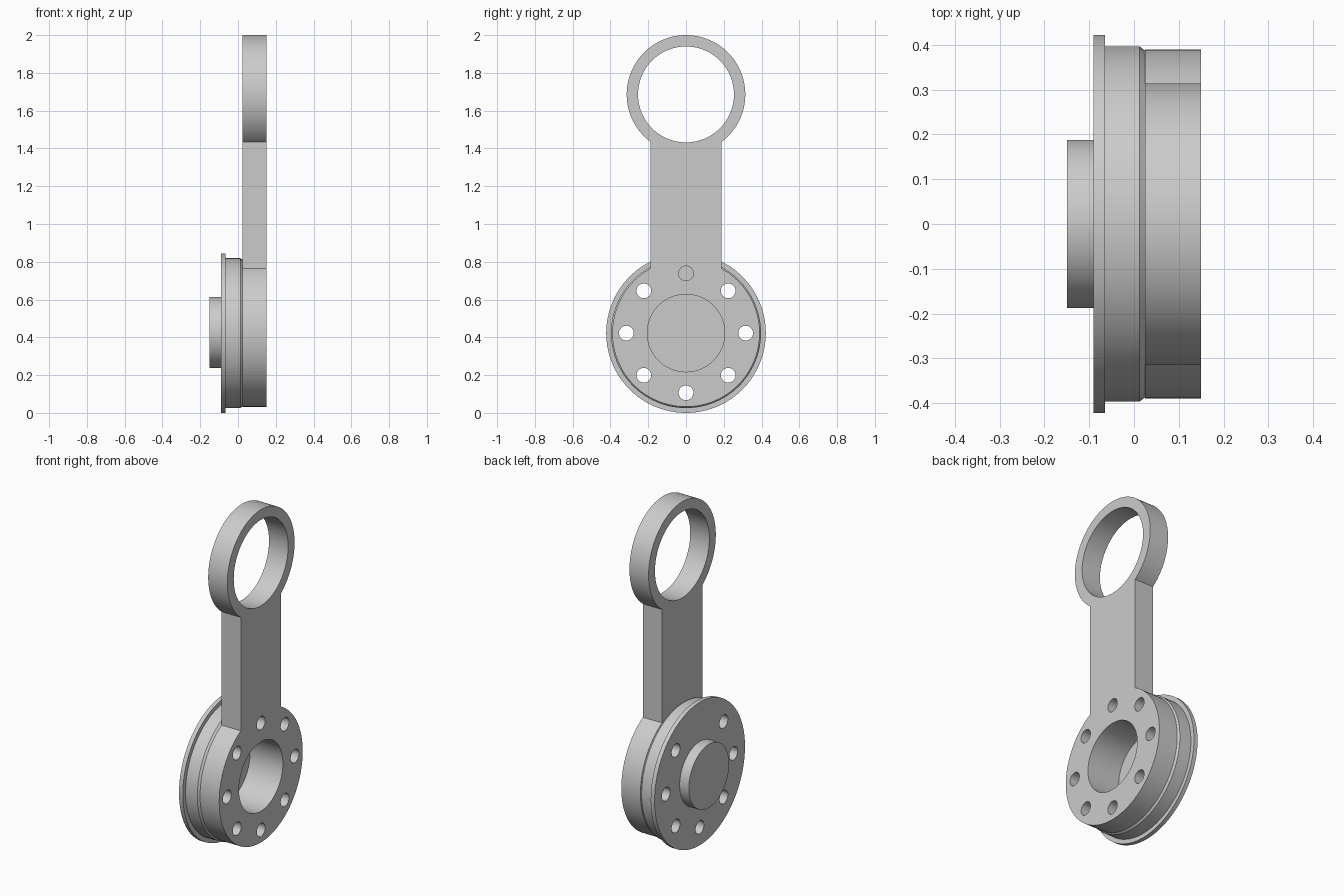
import bpy
import bmesh
from math import sin, cos, asin, pi

old = bpy.data.objects.get("Cube")
if old:
    bpy.data.objects.remove(old, do_unlink=True)

HUB_Z, RING_Z = 0.4225, 1.686
HUB_R, RING_R, RING_BORE = 0.39, 0.314, 0.254
BORE_R, BOLT_R, BOLT_CIRCLE = 0.205, 0.039, 0.316
ARM_HALF = 0.188
FLANGE_X, BODY_X, PLATE_X, END_X = -0.09, -0.065, 0.025, 0.15

steel = bpy.data.materials.new("plain_grey")
steel.use_nodes = True
GREY = (0.6, 0.6, 0.6, 1)
steel.diffuse_color = GREY
steel.node_tree.nodes["Principled BSDF"].inputs["Base Color"].default_value = GREY


def arc(z, r, start, end, n=96):
    """Points (y, z) on an arc, angles measured from straight up."""
    steps = [start + (end - start) * i / n for i in range(n + 1)]
    return [(r * sin(a), z + r * cos(a)) for a in steps]


def circle(z, r, n=96, y=0):
    return [(y + p, q) for p, q in arc(z, r, 0, 2 * pi, n)[:-1]]


def loft(name, sections):
    """Solid through (x, outline) sections stacked along x."""
    bm = bmesh.new()
    loops = [[bm.verts.new((x, y, z)) for y, z in pts] for x, pts in sections]
    bm.faces.new(loops[0])
    bm.faces.new(loops[-1])
    for a, b in zip(loops, loops[1:]):
        for i in range(len(a)):
            j = (i + 1) % len(a)
            bm.faces.new((a[i], a[j], b[j], b[i]))
    bmesh.ops.recalc_face_normals(bm, faces=bm.faces)
    mesh = bpy.data.meshes.new(name)
    bm.to_mesh(mesh)
    bm.free()
    mesh.materials.append(steel)
    obj = bpy.data.objects.new(name, mesh)
    bpy.context.collection.objects.link(obj)
    return obj


def drill(obj, outlines):
    """Cut holes right through along x."""
    for pts in outlines:
        cutter = loft("cutter", [(-0.5, pts), (0.5, pts)])
        cutter.hide_render = True
        mod = obj.modifiers.new("hole", 'BOOLEAN')
        mod.operation, mod.solver, mod.object = 'DIFFERENCE', 'EXACT', cutter
        bpy.context.view_layer.objects.active = obj
        bpy.ops.object.modifier_apply(modifier=mod.name)
        bpy.data.objects.remove(cutter, do_unlink=True)


# Eight bolt holes, the first one at the top
bolts = [circle(HUB_Z + BOLT_CIRCLE * cos(k * pi / 4), BOLT_R, 32,
                BOLT_CIRCLE * sin(k * pi / 4)) for k in range(8)]

# Lever plate: hub disc, straight arm and end ring in one outline
hub_a = asin(ARM_HALF / HUB_R)
ring_a = pi - asin(ARM_HALF / RING_R)
outline = (arc(HUB_Z, HUB_R, hub_a, 2 * pi - hub_a)
           + arc(RING_Z, RING_R, -ring_a, ring_a))
lever = loft("lever_plate", [(PLATE_X, outline), (END_X, outline)])
drill(lever, bolts + [circle(HUB_Z, BORE_R), circle(RING_Z, RING_BORE)])

# Hub body with a small chamfer against the lever
body = loft("hub_body", [(BODY_X, circle(HUB_Z, 0.397)),
                         (0.012, circle(HUB_Z, 0.397)),
                         (PLATE_X, circle(HUB_Z, 0.387))])
drill(body, bolts + [circle(HUB_Z, BORE_R)])

# Flange closes the bore and the top bolt hole
rim = circle(HUB_Z, 0.4225)
flange = loft("flange", [(FLANGE_X, rim), (BODY_X, rim)])
drill(flange, bolts[1:])

# Centre boss
boss_rim = circle(HUB_Z + 0.003, 0.188)
boss = loft("boss", [(-0.15, boss_rim), (FLANGE_X, boss_rim)])

# Smooth round walls, crisp edges
bpy.ops.object.select_all(action='DESELECT')
for obj in (lever, body, flange, boss):
    obj.select_set(True)
bpy.context.view_layer.objects.active = lever
bpy.ops.object.shade_smooth_by_angle(angle=pi / 6)
